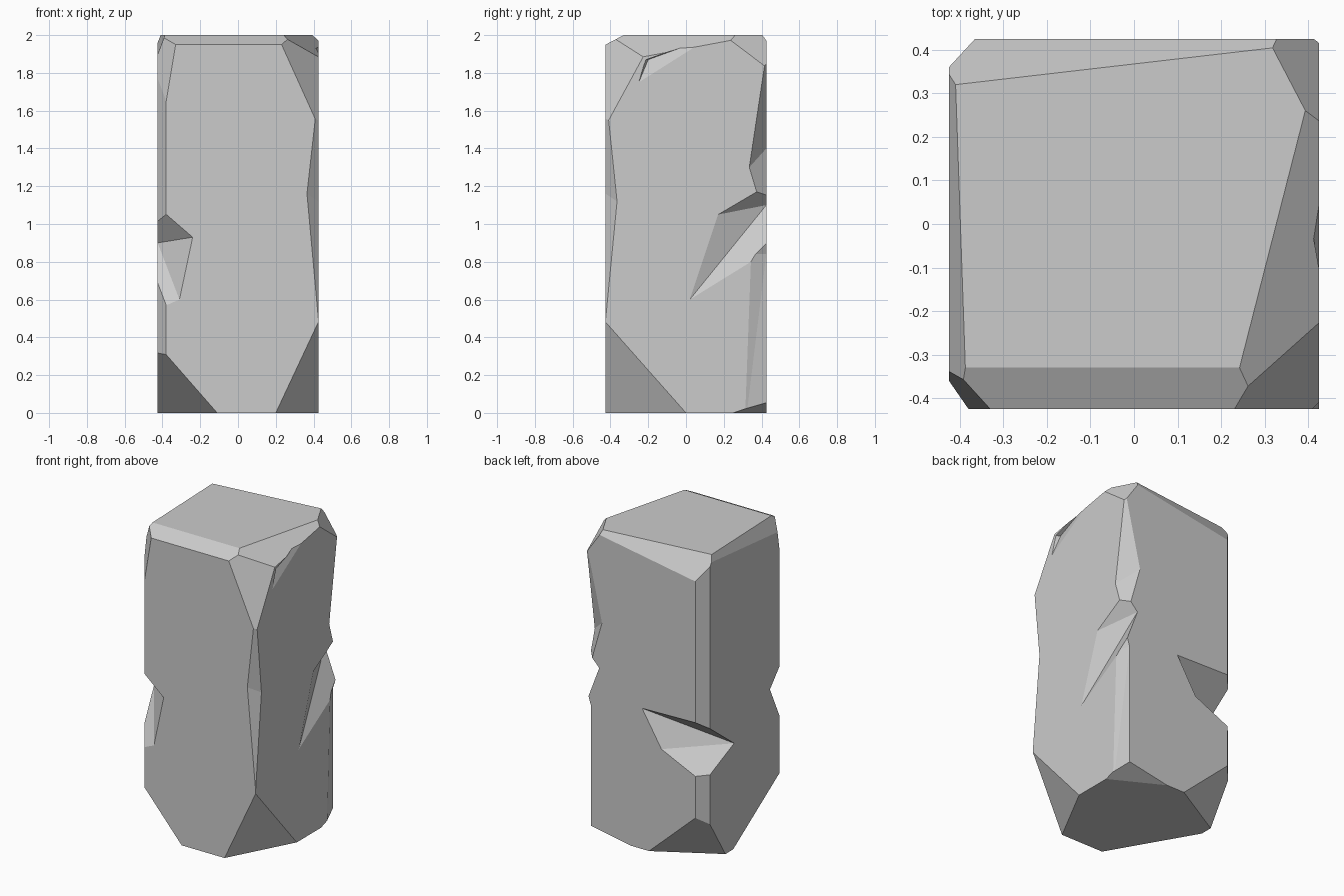
import bpy, bmesh
from mathutils import Vector

if "Cube" in bpy.data.objects:
    bpy.data.objects.remove(bpy.data.objects["Cube"])

H = 0.425  # half width of the square pillar

# Stone block
bm = bmesh.new()
bmesh.ops.create_cube(bm, size=1)
for v in bm.verts:
    v.co = Vector((v.co.x * 2 * H, v.co.y * 2 * H, (v.co.z + 0.5) * 2))


def chip(a, b, c):
    """Slice off everything outside the plane through three points."""
    a, b, c = Vector(a), Vector(b), Vector(c)
    n = (b - a).cross(c - a).normalized()
    if n.dot(Vector((0, 0, 1)) - a) > 0:
        n = -n
    res = bmesh.ops.bisect_plane(bm, geom=bm.verts[:] + bm.edges[:] + bm.faces[:],
                                 plane_co=a, plane_no=n, clear_outer=True)
    edges = [e for e in bm.edges if e.is_boundary]
    if edges:
        bmesh.ops.holes_fill(bm, edges=edges, sides=0)


# Vertical edges on the left side
chip((-H, -.36, 0), (-.38, -H, 0), (-.38, -H, 2))
chip((-H, .36, 0), (-.365, H, 0), (-.365, H, 2))
# Bottom corners
chip((H, -H, .48), (.2, -H, 0), (H, 0, 0))
chip((-H, -H, .36), (-.11, -H, 0), (-H, .12, 0))
chip((-H, H, .36), (-.03, H, 0), (-H, .2, 0))
chip((H, H, .06), (H, .25, 0), (.1, H, 0))
# Top rim: front, left, back, right
chip((-.42, -.33, 2), (.25, -.33, 2), (0, -H, 1.95))
chip((-.39, -.25, 2), (-.41, .33, 2), (-H, 0, 1.93))
chip((-.41, .32, 2), (.28, .40, 2), (-.2, H, 1.88))
chip((.25, -.30, 2), (.36, .13, 2), (.42, -.22, 1.89))
# Top corners
chip((.28, -.42, 1.85), (.42, -.415, 1.55), (.42, -.23, 1.89))
chip((H, .2, 2), (.31, .42, 2), (H, H, 1.83))
chip((-.33, -H, 1.95), (-H, -.33, 1.95), (-.38, -H, 1.65))

bmesh.ops.recalc_face_normals(bm, faces=bm.faces)
mesh = bpy.data.meshes.new("stone_pillar")
bm.to_mesh(mesh)
bm.free()
pillar = bpy.data.objects.new("stone_pillar", mesh)
bpy.context.collection.objects.link(pillar)


def gouge(name, pts):
    """Carve the hull of the points, extended outwards, from the pillar."""
    cb = bmesh.new()
    for p in pts:
        cb.verts.new(p)
        cb.verts.new((p[0] * 1.15, p[1] * 1.15, p[2]))
    res = bmesh.ops.convex_hull(cb, input=cb.verts[:])
    junk = {g for g in res["geom_interior"] + res["geom_unused"]
            if isinstance(g, bmesh.types.BMVert)}
    bmesh.ops.delete(cb, geom=list(junk), context='VERTS')
    bmesh.ops.recalc_face_normals(cb, faces=cb.faces)
    me = bpy.data.meshes.new(name)
    cb.to_mesh(me)
    cb.free()
    ob = bpy.data.objects.new(name, me)
    bpy.context.collection.objects.link(ob)
    ob.hide_render = True
    ob.hide_set(True)
    mod = pillar.modifiers.new(name, 'BOOLEAN')
    mod.operation = 'DIFFERENCE'
    mod.solver = 'EXACT'
    mod.object = ob


# Front left notch
gouge("notch_front_left", [(-.24, -H, .93), (-.31, -H, .6), (-H, -.26, .9),
                           (-H, -H, 1.09), (-H, -H, .55)])
# Back left notch
gouge("notch_back_left", [(.02, H, .92), (-.12, H, .69), (-H, .11, .69),
                          (-H, H, .93), (-H, H, .55)])
# Front right shallow dent
gouge("dent_front_right", [(.365, -H, 1.16), (H, -.365, 1.12),
                           (H, -H, 1.7), (H, -H, .5)])
# Back right: upper flake, middle gouge, lower bevel
gouge("flake_back_right", [(H, .335, 1.3), (.31, H, 1.4), (H, H, 1.9), (H, H, 1.0)])
gouge("gouge_back_right", [(H, .17, 1.05), (H, .02, .6), (H, .35, .83),
                           (.33, H, 1.1), (H, H, 1.2), (H, H, .85)])
gouge("bevel_back_right", [(H, .345, .84), (H, .31, -.1), (.39, H, .84),
                           (.39, H, -.1), (H, H, .95), (H, H, -.1)])
# Thin crack high on the right face
gouge("crack_right", [(H, -.25, 1.75), (.40, -.2, 1.87), (H, .13, 1.99)])
